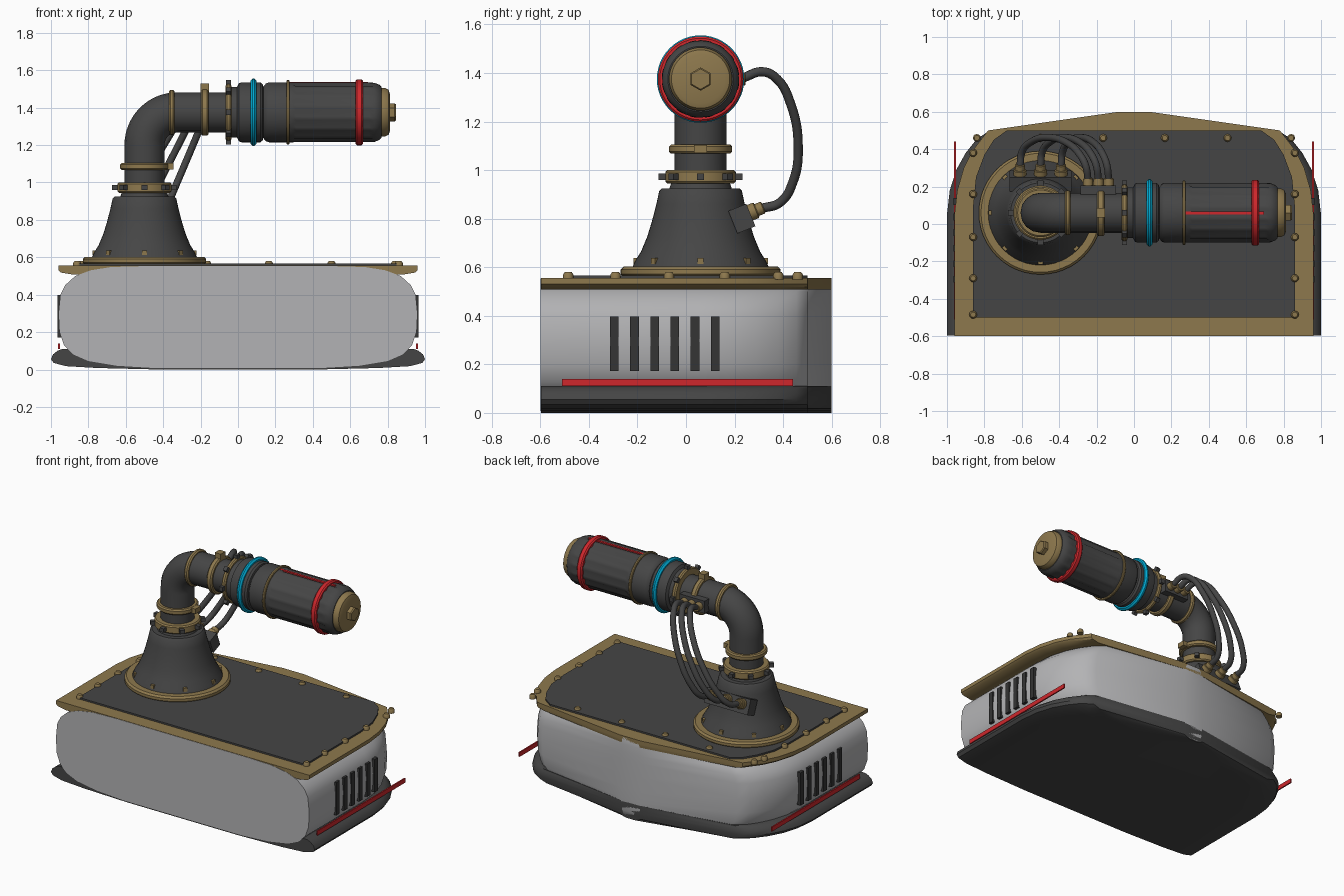
import bpy, bmesh, math
from mathutils import Matrix, Vector

cube = bpy.data.objects.get("Cube")
if cube:
    bpy.data.objects.remove(cube, do_unlink=True)


def material(name, rgb):
    m = bpy.data.materials.new(name)
    m.use_nodes = True
    m.diffuse_color = (*rgb, 1)
    m.node_tree.nodes["Principled BSDF"].inputs["Base Color"].default_value = (*rgb, 1)
    return m


GREY = material("light grey", (0.45, 0.45, 0.46))
DARK = material("dark grey", (0.06, 0.06, 0.06))
BLACK = material("vent black", (0.035, 0.035, 0.035))
BRASS = material("brass", (0.27, 0.19, 0.075))
RED = material("red", (0.62, 0.02, 0.025))
BLUE = material("bright blue", (0.0, 0.4, 0.65))


def finish(name, bm, mat, smooth=True):
    bmesh.ops.recalc_face_normals(bm, faces=bm.faces[:])
    me = bpy.data.meshes.new(name)
    bm.to_mesh(me)
    bm.free()
    me.materials.append(mat)
    ob = bpy.data.objects.new(name, me)
    bpy.context.collection.objects.link(ob)
    if smooth:
        bpy.ops.object.select_all(action="DESELECT")
        ob.select_set(True)
        bpy.context.view_layer.objects.active = ob
        bpy.ops.object.shade_smooth_by_angle(angle=math.radians(35))
    return ob


def skin(name, rings, mat):
    """Join closed rings of points into a capped solid."""
    bm = bmesh.new()
    loops = [[bm.verts.new(p) for p in ring] for ring in rings]
    n = len(loops[0])
    for a, b in zip(loops, loops[1:]):
        for i in range(n):
            j = (i + 1) % n
            bm.faces.new((a[i], a[j], b[j], b[i]))
    bm.faces.new(loops[0])
    bm.faces.new(loops[-1])
    return finish(name, bm, mat)


def stack(name, half, levels, mat):
    """Mirror a half plan outline and loft it through (z, x scale) levels."""
    plan = half + [(-x, y) for x, y in reversed(half)]
    return skin(name, [[(x * s, y, z) for x, y in plan] for z, s in levels], mat)


def lathe(name, frame, profile, mat, seg=48):
    """Turn (radius, height[, flute depth]) points about the frame's axis."""
    rings = []
    for r, h, *flute in profile:
        cut = flute[0] if flute else 0
        ring = []
        for i in range(seg):
            a = math.tau * i / seg
            rr = r - (cut if i % 3 == 0 else 0)
            ring.append(frame @ Vector((rr * math.cos(a), rr * math.sin(a), h)))
        rings.append(ring)
    return skin(name, rings, mat)


def ring(name, frame, r, a, b, mat, bevel=0.008):
    lathe(name, frame, [(r - bevel, a), (r, a + bevel), (r, b - bevel), (r - bevel, b)], mat)


def boxes(name, frames, size, mat):
    bm = bmesh.new()
    for f in frames:
        bmesh.ops.create_cube(bm, size=1, matrix=f @ Matrix.Diagonal((*size, 1)))
    return finish(name, bm, mat, False)


def around(frame, count, r, h):
    return [frame @ Matrix.Rotation(math.tau * i / count, 4, "Z")
            @ Matrix.Translation((r, 0, h)) for i in range(count)]


def tube(name, points, r, mat, kind="BEZIER"):
    cu = bpy.data.curves.new(name, "CURVE")
    cu.dimensions = "3D"
    cu.bevel_depth = r
    cu.bevel_resolution = 6
    cu.use_fill_caps = True
    sp = cu.splines.new(kind)
    if kind == "BEZIER":
        sp.bezier_points.add(len(points) - 1)
        for bp, p in zip(sp.bezier_points, points):
            bp.co = p
            bp.handle_left_type = bp.handle_right_type = "AUTO"
    else:
        sp.points.add(len(points) - 1)
        for sp_point, p in zip(sp.points, points):
            sp_point.co = (*p, 1)
    sp.use_smooth = True
    cu.materials.append(mat)
    ob = bpy.data.objects.new(name, cu)
    bpy.context.collection.objects.link(ob)


at = Matrix.Translation

# Hull: skirt, rounded body, brass trim and deck
corner = [(1, 0.05), (0.985, 0.18), (0.95, 0.29), (0.9, 0.38), (0.84, 0.455), (0.77, 0.5), (0.08, 0.6)]
outline = [(1, -0.6)] + corner
stack("skirt", [(1, -0.597)] + corner,
      [(0, 0.42), (0.008, 0.75), (0.018, 0.92), (0.035, 0.985), (0.055, 1), (0.08, 0.99),
       (0.1, 0.965), (0.11, 0.94)], DARK)
stack("body", outline,
      [(0.008, 0.45), (0.02, 0.65), (0.045, 0.8), (0.08, 0.88), (0.13, 0.93), (0.2, 0.955),
       (0.3, 0.96), (0.4, 0.95), (0.45, 0.925), (0.5, 0.87), (0.53, 0.79), (0.548, 0.68),
       (0.553, 0.5)], GREY)
trim = [(0.96, -0.598), (0.96, 0.05), (0.945, 0.18), (0.91, 0.3), (0.865, 0.39), (0.78, 0.5), (0.08, 0.6)]
stack("trim_plate", trim, [(0.508, 0.92), (0.518, 0.985), (0.53, 1), (0.555, 1)], BRASS)
deck = [(0.86, -0.5), (0.86, 0.1), (0.845, 0.25), (0.8, 0.37), (0.75, 0.45), (0.68, 0.5)]
stack("deck", deck, [(0.55, 1), (0.566, 1)], DARK)

# Deck rivets
spots = [(s * 0.86, y) for s in (-1, 1) for y in (-0.485, -0.29, -0.07, 0.16, 0.38)]
spots += [(s * x, 0.46) for s in (-1, 1) for x in (0.165, 0.5, 0.84)]
for x, y in spots:
    lathe("deck_rivet", at((x, y, 0)), [(0.021, 0.55), (0.021, 0.57), (0.014, 0.58)], BRASS, 12)

# Side vents and red strips
for s, side in ((1, "left"), (-1, "right")):
    boxes(side + "_vents", [at((s * 0.947, -0.295 + 0.083 * i, 0.285)) for i in range(6)],
          (0.036, 0.036, 0.225), BLACK)
    boxes(side + "_strip", [at((s * 0.957, -0.035, 0.125))], (0.009, 0.95, 0.03), RED)

# Turret pedestal and vertical neck
post = at((-0.5, 0.06, 0))
ring("pedestal_ring", post, 0.33, 0.56, 0.602, BRASS, 0.012)
lathe("pedestal", post, [(0.285, 0.59), (0.27, 0.625), (0.245, 0.665), (0.22, 0.725), (0.2, 0.79),
                         (0.182, 0.86), (0.17, 0.915), (0.16, 0.925)], DARK)
boxes("pedestal_bolts", around(post, 8, 0.262, 0.625), (0.03, 0.025, 0.025), BRASS)
lathe("neck_base", post, [(0.13, 0.92), (0.12, 0.95)], DARK)
ring("neck_flange", post, 0.145, 0.945, 1.0, BRASS)
boxes("neck_bolts", around(post, 8, 0.15, 0.973), (0.045, 0.03, 0.026), DARK)
ring("neck_band", post, 0.13, 1.068, 1.105, BRASS)
boxes("neck_lug", [at((-0.365, 0.06, 1.087))], (0.04, 0.055, 0.034), BRASS)

# Elbow pipe
arc = [(-0.325 - 0.175 * math.cos(t * math.pi / 32), 0.06, 1.2 + 0.175 * math.sin(t * math.pi / 32))
       for t in range(17)]
tube("elbow_pipe", [(-0.5, 0.06, 0.93)] + arc + [(0.0, 0.06, 1.375)], 0.107, DARK, "POLY")

# Barrel collars along x
gun = at((0, 0.06, 1.375)) @ Matrix.Rotation(math.pi / 2, 4, "Y")
ring("elbow_band", gun, 0.12, -0.37, -0.34, BRASS)
ring("clamp_band", gun, 0.125, -0.197, -0.158, BRASS)
boxes("clamp_lug", [at((-0.178, 0.06, 1.505))], (0.045, 0.05, 0.05), BRASS)
ring("barrel_flange", gun, 0.152, -0.066, -0.036, BRASS)
boxes("flange_bolts", around(gun, 8, 0.155, -0.051), (0.035, 0.03, 0.026), DARK)
lathe("rear_collar", gun, [(0.135, -0.04), (0.135, -0.005), (0.155, 0.005), (0.16, 0.02),
                           (0.16, 0.12), (0.15, 0.132), (0.138, 0.135), (0.138, 0.15)], DARK)
ring("blue_ring", gun, 0.18, 0.068, 0.098, BLUE, 0.01)

# Fluted barrel, rings and nose
lathe("barrel", gun, [(0.138, 0.135), (0.155, 0.15), (0.16, 0.165), (0.16, 0.28), (0.16, 0.295),
                      (0.16, 0.31, 0.01), (0.16, 0.7, 0.01), (0.158, 0.73), (0.148, 0.755),
                      (0.135, 0.768)], DARK)
ring("barrel_band", gun, 0.172, 0.259, 0.276, BRASS, 0.004)
ring("red_ring", gun, 0.176, 0.628, 0.668, RED)
boxes("top_stripe", [at((0.485, 0.06, 1.532))], (0.42, 0.016, 0.009), RED)
lathe("nose_cap", gun, [(0.13, 0.76), (0.13, 0.785), (0.12, 0.805), (0.1, 0.812)], BRASS)
lathe("nose_nut", gun, [(0.048, 0.805), (0.048, 0.838), (0.042, 0.845)], BRASS, 6)

# Cable sockets
tilt = at((-0.5, 0.23, 0.8)) @ Matrix.Rotation(math.radians(22), 4, "X")
boxes("lower_socket_block", [tilt], (0.33, 0.08, 0.1), DARK)
boxes("upper_socket_block", [at((-0.19, 0.175, 1.375))], (0.19, 0.06, 0.085), DARK)
aim = Matrix.Rotation(-math.pi / 2, 4, "X")

# Cables with brass fittings
for i in (-1, 0, 1):
    x0, x1 = -0.5 + 0.11 * i, -0.19 + 0.055 * i
    low = tilt @ at((0.11 * i, 0, 0.01)) @ aim
    ring("lower_fitting", low, 0.034, 0.035, 0.07, BRASS, 0.004)
    ring("lower_fitting_tip", low, 0.026, 0.065, 0.1, BRASS, 0.004)
    high = at((x1, 0.06, 1.375)) @ aim
    ring("upper_fitting", high, 0.027, 0.14, 0.185, BRASS, 0.004)
    path = [(0, 0.31, 0.842), (0.03, 0.385, 0.865), (0.17, 0.44, 0.95), (0.42, 0.462, 1.1),
            (0.7, 0.432, 1.27), (0.87, 0.375, 1.375), (0.96, 0.315, 1.405), (1, 0.235, 1.38)]
    tube("cable", [(x0 + (x1 - x0) * t, y, z) for t, y, z in path], 0.019, DARK)
